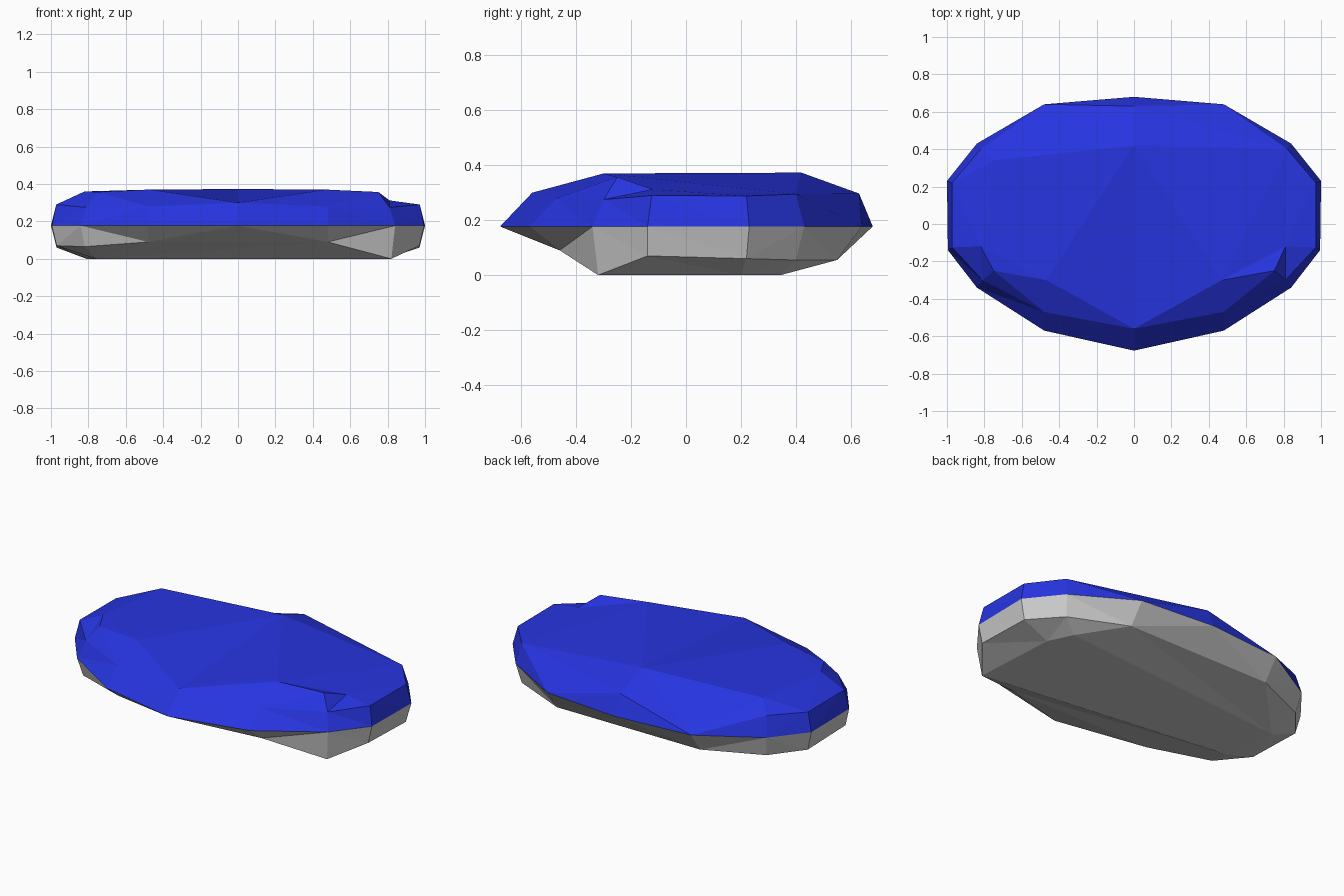
import bpy
from mathutils import Vector
from mathutils.geometry import delaunay_2d_cdt

if "Cube" in bpy.data.objects:
    bpy.data.objects.remove(bpy.data.objects["Cube"])

# Shared rim outline: right half front to back, mirrored to the left
RIM_Z = 0.177
half = [(0.48, -0.57), (0.84, -0.34), (0.995, -0.14), (1.0, 0.23), (0.84, 0.43), (0.48, 0.64)]
outline = [(0, -0.677)] + half + [(0, 0.68)] + [(-x, y) for x, y in reversed(half)]
rim = [(x, y, RIM_Z) for x, y in outline]


def mirrored(points):
    return [(s * x, y, z) for x, y, z in points for s in (1, -1)]


def shell(name, inner, paths, up, color=None):
    """Facet the area inside the rim through the inner points, keeping the crease paths."""
    pts = rim + inner
    n = len(rim)

    def nearest(p):
        return min(range(len(pts)), key=lambda i: (pts[i][0] - p[0]) ** 2 + (pts[i][1] - p[1]) ** 2)

    edges = [(i, (i + 1) % n) for i in range(n)]
    for path in paths:
        edges += [(nearest(a), nearest(b)) for a, b in zip(path, path[1:])]
    flat, _, tris, source, _, _ = delaunay_2d_cdt(
        [Vector(p[:2]) for p in pts], edges, [], 1, 1e-5)
    verts = [(v.x, v.y, pts[s[0]][2] if s else RIM_Z) for v, s in zip(flat, source)]
    faces = []
    for f in tris:
        a, b, c = (Vector(verts[i]) for i in f[:3])
        good = ((b - a).cross(c - a).z > 0) == up
        faces.append(list(f) if good else list(reversed(f)))
    mesh = bpy.data.meshes.new(name)
    mesh.from_pydata(verts, [], faces)
    mesh.update()
    obj = bpy.data.objects.new(name, mesh)
    bpy.context.collection.objects.link(obj)
    if color:
        mat = bpy.data.materials.new(name + "_blue")
        mat.diffuse_color = color
        mat.use_nodes = True
        mat.node_tree.nodes["Principled BSDF"].inputs["Base Color"].default_value = mat.diffuse_color
        mesh.materials.append(mat)
    return obj


# Blue upper shell: chamfer ring, then the flat crown with a notch on the right
upper = mirrored([(0.48, -0.47, 0.28), (0.81, -0.30, 0.275), (0.972, -0.125, 0.29),
                  (0.972, 0.22, 0.288), (0.82, 0.40, 0.295),
                  (0.47, -0.30, 0.37), (0.75, -0.25, 0.357)])
upper += [(0, -0.56, 0.30), (0, 0.63, 0.297), (0, 0.42, 0.373),
          (-0.75, 0.34, 0.362), (-0.82, -0.12, 0.36), (0.81, -0.12, 0.312)]
apex = (0, 0.42)
upper_paths = [[apex, (0, -0.56)], [apex, (0.82, 0.40), (0.47, -0.30)],
               [apex, (-0.48, 0.64), (-0.75, 0.34), apex],
               [(-0.47, -0.30), (-0.75, 0.34), (-0.82, -0.12)],
               [(0, 0.63), (0.82, 0.40), (0.81, -0.12)]]
for s in (1, -1):
    upper_paths += [
        [(0, -0.56), (s * 0.48, -0.47), (s * 0.81, -0.30), (s * 0.972, -0.125),
         (s * 0.972, 0.22), (s * 0.82, 0.40)],
        [apex, (s * 0.47, -0.30), (s * 0.75, -0.25), (s * 0.81, -0.12), (s * 0.972, -0.125)],
        [(0, -0.56), (s * 0.47, -0.30), (s * 0.48, -0.47)],
        [(s * 0.47, -0.30), (s * 0.81, -0.12)],
        [(s * 0.75, -0.25), (s * 0.81, -0.30)]]
shell("upper_shell", upper, upper_paths, True, (0.02, 0.035, 0.75, 1))

# Grey lower shell: shallow ring around a flat, lopsided base
lower = mirrored([(0.48, -0.46, 0.09), (0.97, -0.14, 0.07), (0.97, 0.22, 0.06),
                  (0.82, 0.40, 0.055), (0.48, 0.55, 0.055)])
base = [(0.82, -0.32, 0), (0.79, 0.20, 0), (0.72, 0.345, 0), (-0.81, 0.21, 0), (-0.76, -0.12, 0)]
lower += base + [(-0.82, -0.31, 0.065)]
lower_paths = [[p[:2] for p in base + base[:1]],
               [(-0.82, -0.31), (-0.48, -0.46), (0.48, -0.46), (0.82, -0.32), (0.97, -0.14)],
               [(0.97, -0.14), (0.97, 0.22), (0.82, 0.40), (0.48, 0.55), (-0.48, 0.55),
                (-0.82, 0.40), (-0.97, 0.22), (-0.97, -0.14), (-0.82, -0.31)]]
shell("lower_shell", lower, lower_paths, False)
